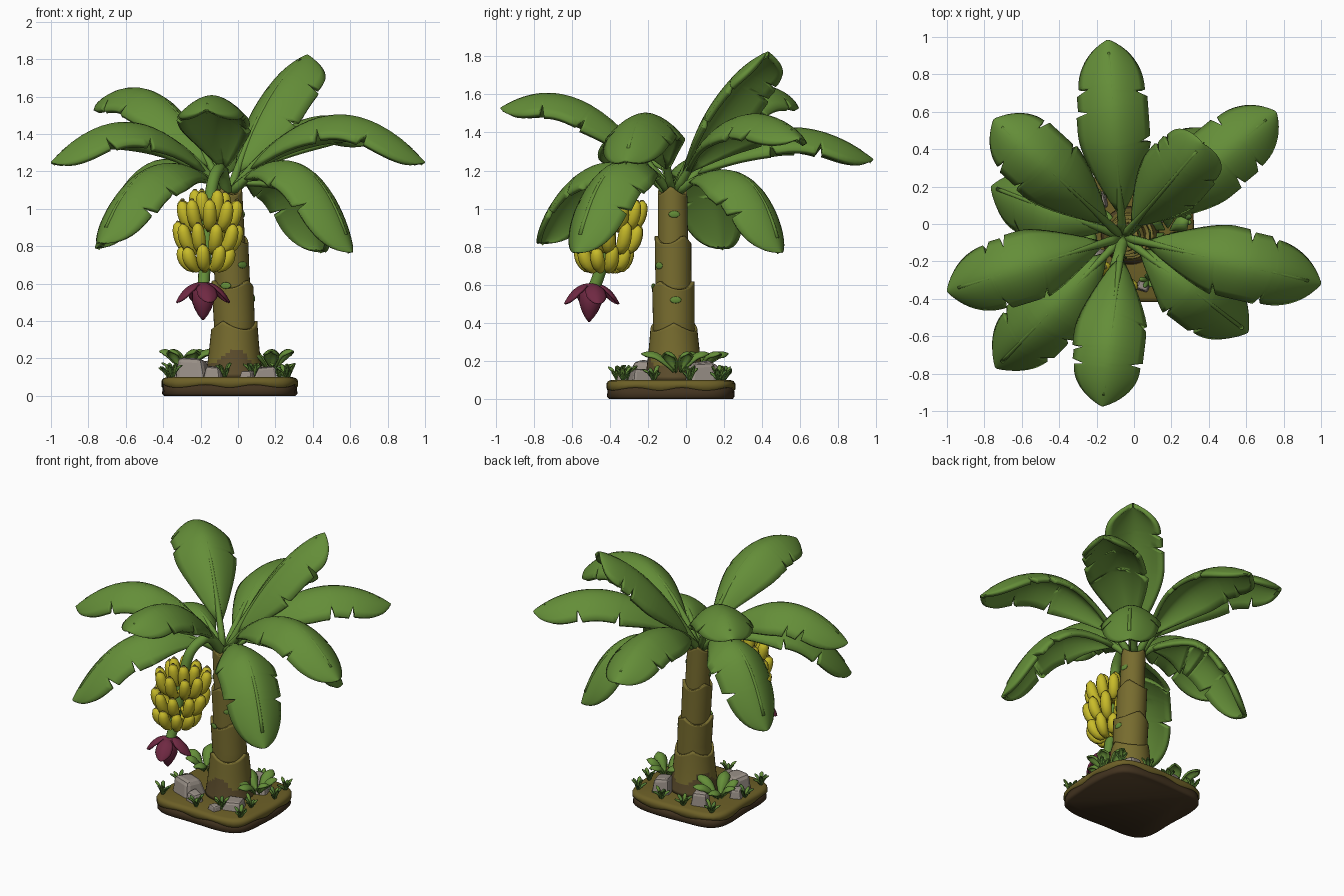
import bpy, bmesh, math, random
from math import sin, cos, pi, tau
from mathutils import Vector as V

if "Cube" in bpy.data.objects:
    bpy.data.objects.remove(bpy.data.objects["Cube"])
random.seed(4)

def mat(name, r, g, b):
    m = bpy.data.materials.new(name)
    m.diffuse_color = (r, g, b, 1)
    m.use_nodes = True
    m.node_tree.nodes["Principled BSDF"].inputs["Base Color"].default_value = m.diffuse_color
    return m

LEAF = mat("leaf green", .128, .27, .04)
GRASS = mat("grass green", .085, .2, .035)
YELLOW = mat("banana yellow", .58, .5, .022)
TIP = mat("banana tip brown", .12, .1, .02)
PURPLE = mat("flower purple", .16, .022, .055)
BARK = mat("bark olive", .185, .15, .028)
BROWN = mat("bark brown", .11, .075, .026)
ROCK = mat("rock grey", .31, .27, .235)
SOIL = mat("soil brown", .055, .033, .014)
MOSS = mat("moss olive", .15, .115, .02)

def finish(name, bm, mats, smooth=True, recalc=True):
    if recalc:
        bmesh.ops.recalc_face_normals(bm, faces=bm.faces)
    for f in bm.faces:
        f.smooth = smooth
    me = bpy.data.meshes.new(name)
    bm.to_mesh(me)
    bm.free()
    ob = bpy.data.objects.new(name, me)
    for m in mats:
        me.materials.append(m)
    bpy.context.collection.objects.link(ob)
    return ob

def loft(bm, rings, mi=lambda k: 0):
    """Skin a list of closed rings and cap both ends."""
    rows = [[bm.verts.new(p) for p in r] for r in rings]
    n = len(rows[0])
    for k in range(len(rows) - 1):
        for j in range(n):
            f = bm.faces.new((rows[k][j], rows[k][(j+1) % n], rows[k+1][(j+1) % n], rows[k+1][j]))
            f.material_index = mi(k)
    bm.faces.new(rows[0][::-1]).material_index = mi(0)
    bm.faces.new(rows[-1]).material_index = mi(len(rows) - 2)

def tube(bm, pts, radii, sides=10, mi=lambda k: 0):
    rings = []
    for i, p in enumerate(pts):
        t = (pts[min(i+1, len(pts)-1)] - pts[max(i-1, 0)]).normalized()
        a = t.cross(V((.31, .52, .1))).normalized()
        b = t.cross(a)
        rings.append([p + (a*cos(tau*j/sides) + b*sin(tau*j/sides)) * radii[i] for j in range(sides)])
    loft(bm, rings, mi)

def smooth_path(pts, n):
    """Catmull-Rom through a few points."""
    p = [V(q) for q in pts]
    p = [2*p[0]-p[1]] + p + [2*p[-1]-p[-2]]
    out = []
    for i in range(1, len(p)-2):
        for k in range(n):
            t = k/n
            out.append(.5*(2*p[i] + (p[i+1]-p[i-1])*t + (2*p[i-1]-5*p[i]+4*p[i+1]-p[i+2])*t*t
                           + (3*p[i]-p[i-1]-3*p[i+1]+p[i+2])*t**3))
    return out + [p[-2]]

def bezier(root, mid, tip):
    c = 2*mid - (root+tip)/2
    return lambda t: root*(1-t)**2 + c*2*t*(1-t) + tip*t*t

def blade(name, root, mid, tip, w, m, thick, t0=.0, droop=.65, rows=14, cols=4, notches=((), ()), blunt=2.0):
    """Arched leaf along a curve: drooping sides, round tip, V cuts in the edges."""
    root, mid, tip = V(root), V(mid), V(tip)
    c = bezier(root, mid, tip)
    us = {1-(1-k/rows)**1.6 for k in range(rows+1)}
    for q in notches[0] + notches[1]:
        us |= {q-.022, q, q+.022}
    bm = bmesh.new()
    grid = []
    for u in sorted(us):
        t = t0 + (1-t0)*u
        T = (c(min(t+.01, 1)) - c(min(t+.01, 1)-.02)).normalized()
        S = T.cross(V((0, 0, 1))).normalized()
        N = S.cross(T)
        f = .1 + .9*sin(min(u/.46, 1)*pi/2)**.9
        if u > .72:
            f *= math.sqrt(max(.01, 1-((u-.72)/.28)**blunt))
        row = []
        for j in range(-cols, cols+1):
            v = j/cols
            g = 1
            for q in notches[j > 0]:
                g -= .3*max(0, 1-abs(u-q)/.02)
                g -= .05*(u > q)
            x = w*f*v*g
            d = droop*w*f*(abs(v)*g)**1.8
            row.append(bm.verts.new(c(t) + S*x - N*d))
        grid.append(row)
    for a, b in zip(grid, grid[1:]):
        for j in range(2*cols):
            bm.faces.new((a[j], a[j+1], b[j+1], b[j]))
    ob = finish(name, bm, [m], recalc=False)
    s = ob.modifiers.new("thickness", 'SOLIDIFY')
    s.thickness = thick
    s.offset = -1
    return c

# Ground slab: soil below, mossy top with a wavy lower edge
def slab(name, layers, m, wave):
    bm = bmesh.new()
    rings = []
    for z, s, wv in layers:
        ring = []
        for j in range(72):
            a = tau*j/72
            r = (abs(cos(a))**5 + abs(sin(a))**5)**-.2 * (1+.012*sin(5*a+1)) * s
            ring.append(V((-.045+.362*r*cos(a), -.08+.335*r*sin(a), z + wv*wave*sin(9*a))))
        rings.append(ring)
    loft(bm, rings)
    finish(name, bm, [m])
slab("soil_base", [(0, .96, 0), (.012, .99, 0), (.06, .98, 0)], SOIL, 0)
slab("moss_top", [(.05, .97, 1), (.055, 1, 1), (.08, 1, 0), (.094, .975, 0), (.1, .92, 0), (.1, .4, 0)], MOSS, .008)

# Trunk: stacked sheaths with scalloped rims
def axis(z):
    return V((-.02-.035*max(0, (z-.4)/.7), -.06-.01*z, z))
sheaths = [(.08, .4, .144, .123), (.33, .62, .109, .112), (.55, .86, .094, .096), (.78, 1.12, .079, .077)]
for i, (z0, z1, r0, r1) in enumerate(sheaths):
    bm = bmesh.new()
    rings = []
    for k in range(19):
        s = min(k/16, 1)
        ring = []
        for j in range(36):
            a = tau*j/36
            scal = .045*abs(sin(1.5*a+i*1.1)) * s**3
            r = r0+(r1-r0)*s + (.012*(1-s)**3 if i == 0 else 0)
            r *= (1, .94, .78)[max(0, k-16)]
            ring.append(axis(z0+(z1-z0-.02)*s - scal + .02) + V((cos(a), sin(a), 0))*r)
        rings.append(ring)
    loft(bm, rings)
    for f in bm.faces:
        p = f.calc_center_median()
        f.material_index = int(i == 0 and p.z < .21+.04*sin(3*math.atan2(p.y+.06, p.x+.02)))
    finish(f"trunk_sheath_{i+1}", bm, [BARK, BROWN])
# Mossy patches on the trunk
for i, (z, a, r) in enumerate([(.52, .1, .111), (.97, .1, .078), (.7, -.9, .095), (.59, -1.9, .111), (.9, 3.6, .078)]):
    bm = bmesh.new()
    bmesh.ops.create_uvsphere(bm, u_segments=12, v_segments=6, radius=1)
    ob = finish(f"trunk_patch_{i+1}", bm, [LEAF])
    ob.scale = (.007, .03, .018)
    ob.rotation_euler = (0, 0, a)
    ob.location = axis(z) + V((cos(a), sin(a), 0))*r

# Big leaves: tip position, height at the middle, middle fraction
leaves = [((-.14, .985, 1.26), 1.42, .5), ((-.17, -.975, 1.53), 1.56, .5), ((1.0, -.32, 1.25), 1.5, .5),
          ((-1.0, -.36, 1.25), 1.46, .5), ((.37, .43, 1.825), 1.57, .47), ((.76, .6, 1.37), 1.48, .5),
          ((-.75, .56, 1.56), 1.6, .5), ((-.765, .2, .79), 1.25, .56), ((-.74, -.77, .82), 1.23, .56),
          ((.46, .5, .77), 1.18, .62), ((.61, -.58, .77), 1.24, .57)]
crown = V((-.06, -.07, 1.09))
for i, (tip, mz, fr) in enumerate(leaves):
    tip = V(tip)
    d = tip-crown
    d.z = 0
    root = crown + d.normalized()*.02
    mid = root.lerp(tip, fr)
    mid.z = mz
    q = random.uniform(-.03, .03)
    cuts = ((.4+q, .73+q), (.58-q, .76+q))
    c = blade(f"leaf_{i+1}", root, mid, tip, .198, LEAF, .028, t0=.1, rows=26, cols=6,
              notches=cuts if i % 2 else cuts[::-1], blunt=2.7)
    bm = bmesh.new()
    tube(bm, [c(t/16*.93)-V((0, 0, .012)) for t in range(17)], [.026-.014*min(1, t/5) for t in range(17)], 8)
    finish(f"leaf_stem_{i+1}", bm, [LEAF])

# Fruit stalk arching out of the crown
bm = bmesh.new()
path = smooth_path([(-.06, -.09, 1.08), (-.09, -.2, 1.21), (-.13, -.33, 1.16), (-.155, -.38, 1.0),
                    (-.17, -.42, .8), (-.18, -.455, .66), (-.185, -.485, .58)], 5)
tube(bm, path, [.032]*len(path), 12)
finish("fruit_stalk", bm, [LEAF])

# Banana bunch: tiers of upturned fruit (centre, height, count, radius, length)
tiers = [(-.15, -.375, .96, 6, .075, .14), (-.152, -.385, .905, 10, .145, .14),
         (-.16, -.405, .785, 10, .15, .14), (-.168, -.43, .69, 9, .122, .115)]
for k, (x, y, z, n, r, h) in enumerate(tiers):
    bm = bmesh.new()
    for j in range(n):
        a = tau*(j+.5*(k % 2))/n + random.uniform(-.06, .06)
        e = h*random.uniform(.92, 1.08)
        prof = [(.02, .01), (r*.55, -.01), (r*.85, .02), (r, e*.5), (r*1.07, e*.85), (r*1.06, e)]
        pts = smooth_path([(x+p*cos(a), y+p*sin(a), z+q) for p, q in prof], 2)
        tube(bm, pts, [.012, .014, .022, .03, .035, .037, .037, .034, .027, .013, .008], 9,
             lambda s: 1 if s > 8 else 0)
    finish(f"banana_tier_{k+1}", bm, [YELLOW, TIP])

# Flower bud with open petals
fx, fy = -.187, -.495
bm = bmesh.new()
tube(bm, [V((fx, fy-.015*s, .605-.2*s)) for s in (0, .12, .3, .5, .7, .88, 1)],
     [.03, .052, .06, .06, .045, .024, .004], 14)
finish("flower_bud", bm, [PURPLE])
for j in range(4):
    a = tau*j/4+.25
    d = V((cos(a), sin(a), 0))
    o = V((fx, fy, 0))
    blade(f"flower_petal_{j+1}", o+d*.015+V((0, 0, .607)), o+d*.09+V((0, 0, .58)),
          o+d*.15+V((0, 0, .5)), .055, PURPLE, .012, droop=.4, blunt=1.3)

# Rocks
for i, (x, y, sx, sy, sz) in enumerate([(-.24, -.2, .09, .085, .1), (.12, .08, .07, .09, .1), (-.13, -.29, .055, .05, .06),
                                        (.13, -.23, .075, .075, .055), (-.32, -.1, .045, .05, .06), (.05, -.33, .04, .035, .035),
                                        (-.2, .12, .06, .05, .08)]):
    bm = bmesh.new()
    bmesh.ops.create_cube(bm, size=2)
    for v in bm.verts:
        k = .72 if v.co.z > 0 else 1
        up = sz if v.co.z > 0 else -.03
        v.co = V((v.co.x*sx*k, v.co.y*sy*k, up)) * random.uniform(.85, 1.1)
    bmesh.ops.bevel(bm, geom=list(bm.edges), offset=min(sx, sz)*.3, segments=2, affect='EDGES', profile=.5)
    ob = finish(f"rock_{i+1}", bm, [ROCK], smooth=False)
    ob.location = (x, y, .1)
    ob.rotation_euler = (0, 0, random.uniform(-.5, .5))

# Young sprouts: broad little leaves round a short stem
for i, (x, y) in enumerate([(.18, -.04), (-.29, .05)]):
    for j in range(6):
        a = tau*j/6 + .4*i + .5
        d = V((cos(a), sin(a), 0))
        o = V((x, y, .1))
        R = random.uniform(.16, .2) * (.7 if d.x*(1 if x > 0 else -1) > .4 else 1)
        blade(f"sprout_{i+1}_leaf_{j+1}", o, o+d*R*.45+V((0, 0, .13)), o+d*R+V((0, 0, .14)),
              .042, LEAF, .012, t0=.12, rows=10, cols=3)

# Grass tufts
spots = [(-.35, -.33), (-.07, -.36), (.08, -.3), (.25, -.33), (.25, .17), (.05, .2), (-.12, .2), (-.33, .19),
         (-.37, -.12), (.27, .02), (.22, -.17)]
for i, (x, y) in enumerate(spots):
    for j in range(6):
        a = tau*j/6 + i
        d = V((cos(a), sin(a), 0))
        o = V((x, y, .09))
        h = random.uniform(.05, .09)
        R = random.uniform(.035, .06)
        blade(f"grass_{i+1}_blade_{j+1}", o, o+d*R*.35+V((0, 0, h*.75)), o+d*R+V((0, 0, h)),
              .013, LEAF if j % 2 else GRASS, .007, rows=7, cols=2)
